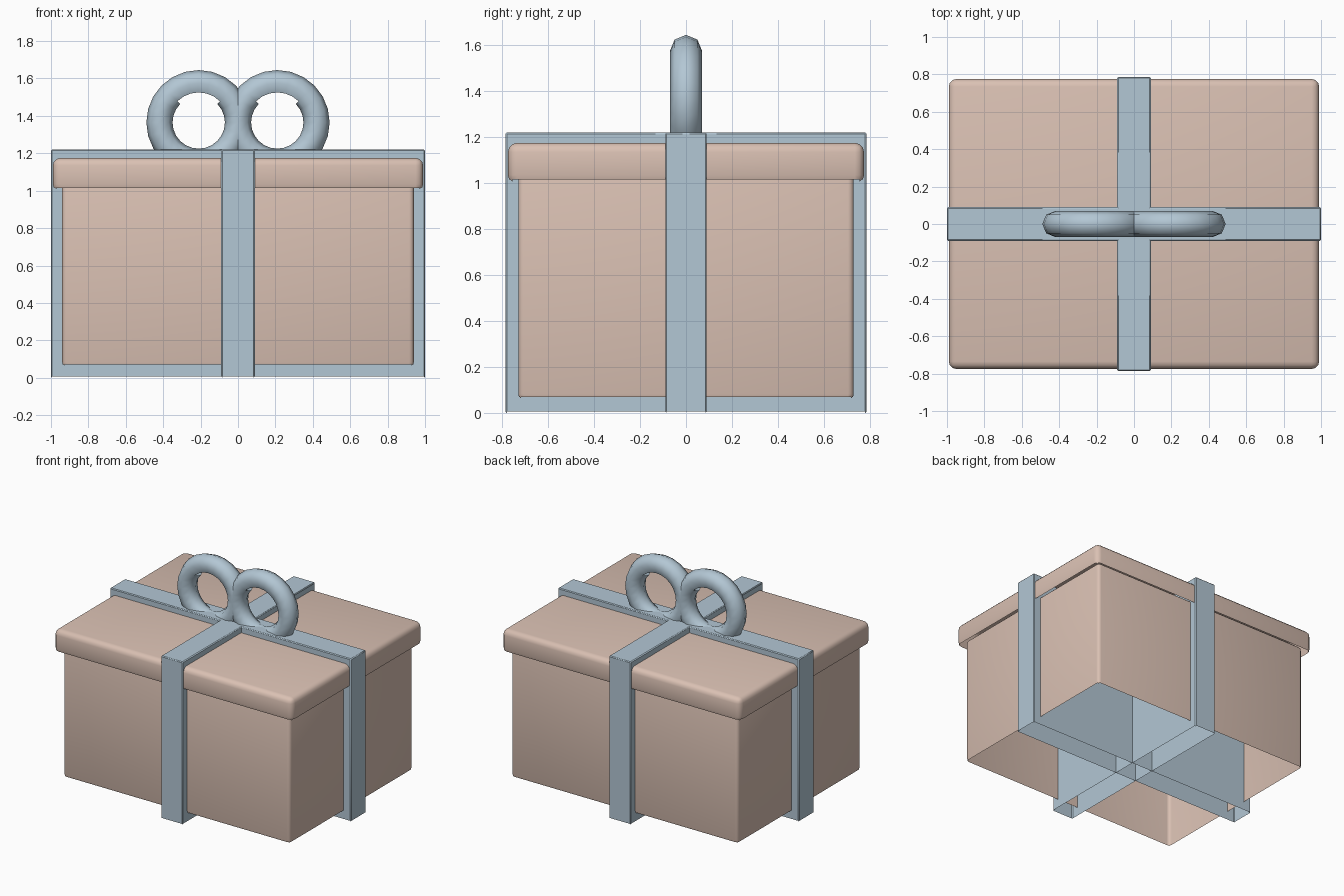
import bpy, bmesh, math
from mathutils import Matrix, Vector

if "Cube" in bpy.data.objects:
    bpy.data.objects.remove(bpy.data.objects["Cube"])


def material(name, rgb):
    m = bpy.data.materials.new(name)
    m.diffuse_color = (*rgb, 1)
    m.use_nodes = True
    m.node_tree.nodes["Principled BSDF"].inputs["Base Color"].default_value = m.diffuse_color
    return m


paper = material("paper", (0.70, 0.53, 0.45))
satin = material("satin", (0.45, 0.57, 0.66))


def finish(bm, name, mat, angle):
    # The undersides are open: drop every face that points clearly downwards
    bm.normal_update()
    down = [f for f in bm.faces if f.normal.z < -0.62]
    bmesh.ops.delete(bm, geom=down, context='FACES')
    mesh = bpy.data.meshes.new(name)
    bm.to_mesh(mesh)
    bm.free()
    mesh.materials.append(mat)
    ob = bpy.data.objects.new(name, mesh)
    bpy.context.collection.objects.link(ob)
    bpy.ops.object.select_all(action='DESELECT')
    ob.select_set(True)
    bpy.context.view_layer.objects.active = ob
    bpy.ops.object.shade_smooth_by_angle(angle=math.radians(angle))


def block(name, hx, hy, z0, z1, bevel, segments, mat):
    bm = bmesh.new()
    bmesh.ops.create_cube(bm, size=2)
    bm.transform(Matrix.Translation((0, 0, (z0 + z1) / 2))
                 @ Matrix.Diagonal((hx, hy, (z1 - z0) / 2, 1)))
    bmesh.ops.bevel(bm, geom=bm.edges[:], offset=bevel, segments=segments,
                    profile=0.5, affect='EDGES')
    finish(bm, name, mat, 40)


def ring(name, cx, cz, major, minor, mat, n=24, m=8):
    bm = bmesh.new()
    grid = []
    for i in range(n):
        a = math.tau * i / n
        row = []
        for j in range(m):
            b = math.tau * j / m
            r = major + minor * math.cos(b)
            row.append(bm.verts.new((cx + r * math.cos(a), minor * math.sin(b),
                                     cz + r * math.sin(a))))
        grid.append(row)
    for i in range(n):
        for j in range(m):
            p, q = grid[i], grid[(i + 1) % n]
            k = (j + 1) % m
            bm.faces.new((p[j], p[k], q[k], q[j]))
    bmesh.ops.recalc_face_normals(bm, faces=bm.faces[:])
    finish(bm, name, mat, 60)


# Box and overhanging lid
block("box", 0.94, 0.73, 0.057, 1.05, 0.025, 3, paper)
block("lid", 0.99, 0.775, 0.995, 1.175, 0.04, 3, paper)

# Crossing ribbons
block("ribbon_lengthwise", 1.0, 0.09, 0.0, 1.22, 0.006, 1, satin)
block("ribbon_crosswise", 0.09, 0.786, 0.0, 1.22, 0.006, 1, satin)

# Bow loops
for side, sx in (("left", -1), ("right", 1)):
    ring("bow_loop_" + side, sx * 0.21, 1.365, 0.21, 0.07, satin)
